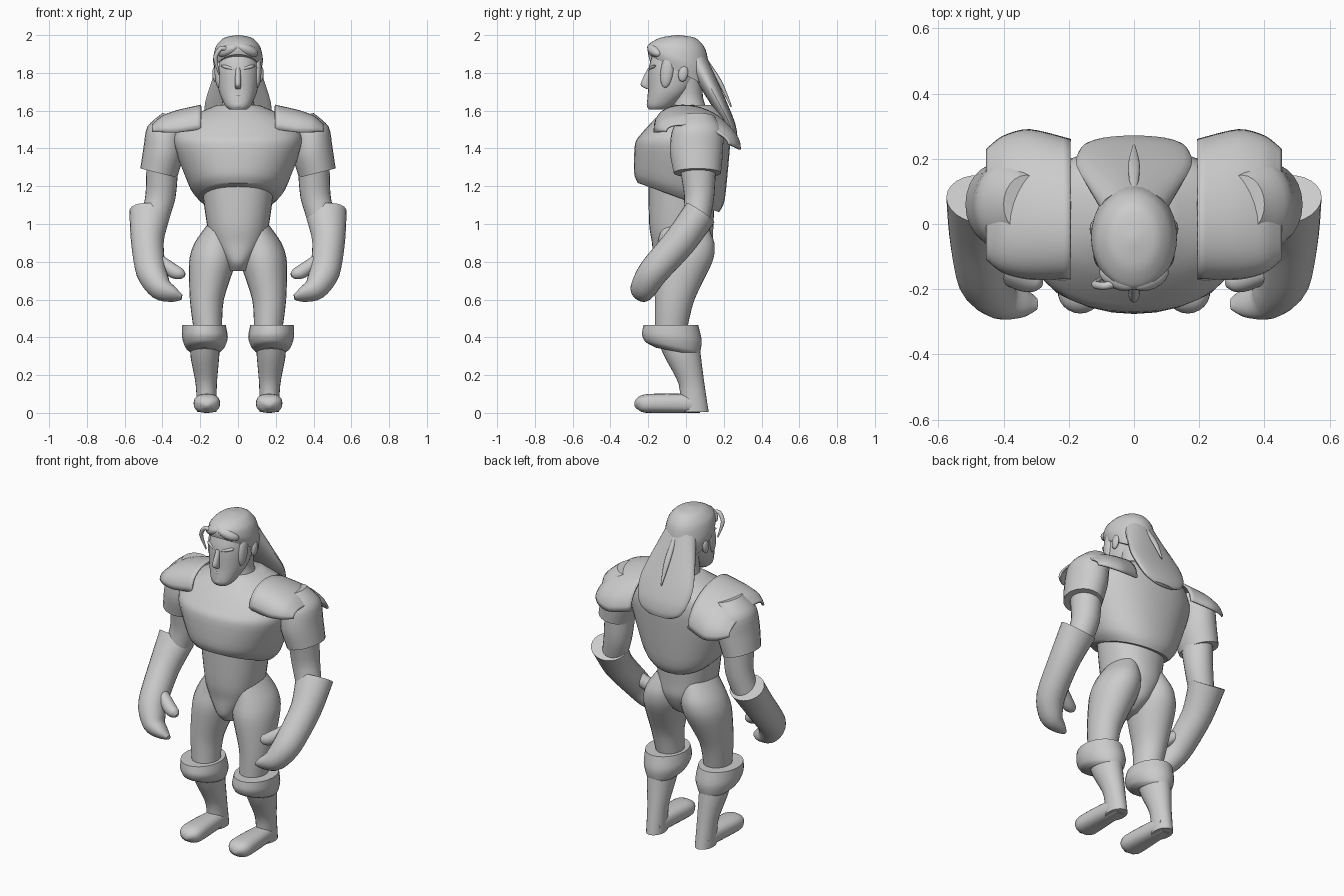
import bpy, bmesh, math
from mathutils import Vector, Matrix, Euler

cube = bpy.data.objects.get("Cube")
if cube:
    bpy.data.objects.remove(cube)

grey = bpy.data.materials.new("plain_grey")
grey.use_nodes = True
grey.diffuse_color = (.6, .6, .6, 1)
grey.node_tree.nodes["Principled BSDF"].inputs["Base Color"].default_value = grey.diffuse_color


def finish(name, mesh, mirror):
    mesh.materials.append(grey)
    mesh.shade_smooth()
    mesh.set_sharp_from_angle(angle=math.radians(40))
    part = bpy.data.objects.new(name, mesh)
    bpy.context.collection.objects.link(part)
    if mirror:
        part.modifiers.new("mirror", 'MIRROR')
    return part


def ring(centre, wide, deep=None, slope=0):
    # oval cross-section; slope tips it from front to back
    return (*centre, wide, deep or wide, slope)


def spline(rings, steps=4):
    # smooth curve through every ring value
    out = []
    for i in range(len(rings) - 1):
        before, start = rings[max(i - 1, 0)], rings[i]
        end, after = rings[i + 1], rings[min(i + 2, len(rings) - 1)]
        for step in range(steps):
            t = step / steps
            ease = t * t * (3 - 2 * t)
            leave, arrive = .4 * t * (1 - t) ** 2, .4 * t * t * (1 - t)
            out.append([b + (c - b) * ease + (c - a) * leave - (d - b) * arrive
                        for a, b, c, d in zip(before, start, end, after)])
    return out + [rings[-1]]


def skin(name, rows, closed=True, flip=False, mirror=False):
    # quads between neighbouring rows of points, with caps on closed tubes
    count = len(rows[0])
    faces = []
    for i in range(len(rows) - 1):
        for k in range(count if closed else count - 1):
            a, b = i * count + k, i * count + (k + 1) % count
            faces.append((a, b, b + count, a + count))
    if closed:
        last = (len(rows) - 1) * count
        faces += [tuple(reversed(range(count))), tuple(range(last, last + count))]
    if flip:
        faces = [face[::-1] for face in faces]
    mesh = bpy.data.meshes.new(name)
    mesh.from_pydata([point for row in rows for point in row], [], faces)
    return finish(name, mesh, mirror)


def loft(name, *rings, path=False, mirror=False, sides=24, power=1, lean=0):
    # level rings, or with path, rings turned square to their centre line
    sections = spline(rings)
    centres = [Vector(s[:3]) for s in sections]
    across, rows = Vector((1, 0, lean)), []
    for i, (*_, wide, deep, slope) in enumerate(sections):
        along = Vector((0, 1, slope))
        if path:
            ahead = centres[min(i + 1, len(centres) - 1)] - centres[max(i - 1, 0)]
            ahead.normalize()
            across = (across - ahead * across.dot(ahead)).normalized()
            along = ahead.cross(across)
        row = []
        for k in range(sides):
            turn = math.tau * k / sides
            c, s = [math.copysign(abs(w) ** power, w) for w in (math.cos(turn), math.sin(turn))]
            row.append(centres[i] + across * c * wide + along * s * deep)
        rows.append(row)
    downward = not path and centres[0].z > centres[-1].z
    return skin(name, rows, flip=downward, mirror=mirror)


def lump(name, centre, size, tilt=(0, 0, 0), mirror=False):
    # stretched and turned ball
    turn = Euler([math.radians(angle) for angle in tilt])
    bm = bmesh.new()
    bmesh.ops.create_uvsphere(bm, u_segments=16, v_segments=10, radius=1,
                              matrix=Matrix.LocRotScale(Vector(centre), turn, Vector(size)))
    mesh = bpy.data.meshes.new(name)
    bm.to_mesh(mesh)
    bm.free()
    return finish(name, mesh, mirror)


# Torso
loft("chest_armour",
     ring((0, -.04, 1.14), wide=.2, deep=.215, slope=-.36),
     ring((0, -.035, 1.2), wide=.255, deep=.24, slope=-.3),
     ring((0, -.02, 1.4), wide=.335, deep=.25, slope=-.1),
     ring((0, 0, 1.48), wide=.335, deep=.235),
     ring((0, .03, 1.56), wide=.27, deep=.19),
     ring((0, .04, 1.63), wide=.11), sides=32, power=.9)
loft("abdomen",
     ring((0, -.06, .75), wide=.045, deep=.065),
     ring((0, -.04, .8), wide=.07, deep=.13),
     ring((0, -.02, .9), wide=.14, deep=.16),
     ring((0, -.025, 1), wide=.165, deep=.17),
     ring((0, -.02, 1.25), wide=.2, deep=.18), sides=32, power=.9)

# Legs
loft("thigh",
     ring((.16, -.08, .44), wide=.075, deep=.085),
     ring((.165, -.06, .6), wide=.09, deep=.105),
     ring((.135, -.015, .8), wide=.124, deep=.155),
     ring((.117, 0, .9), wide=.113, deep=.15),
     ring((.09, -.01, 1), wide=.07, deep=.12), mirror=True)
loft("boot_cuff",
     ring((.175, -.05, .325), wide=.08, deep=.11, slope=-.18),
     ring((.175, -.07, .35), wide=.105, deep=.145, slope=-.18),
     ring((.175, -.075, .4), wide=.121, deep=.158, slope=-.1),
     ring((.18, -.08, .465), wide=.115, deep=.145), mirror=True)
loft("boot_shaft",
     ring((.175, -.04, .38), wide=.08, deep=.11),
     ring((.175, -.015, .29), wide=.075, deep=.095),
     ring((.168, .03, .15), wide=.056, deep=.068),
     ring((.165, .045, .005), wide=.052, deep=.075), mirror=True)
loft("foot",
     ring((.165, .08, .04), wide=.045, deep=.04),
     ring((.165, 0, .05), wide=.057, deep=.05),
     ring((.165, -.2, .05), wide=.07, deep=.05),
     ring((.165, -.25, .04), wide=.05, deep=.037),
     ring((.165, -.268, .03), wide=.01), path=True, mirror=True, power=.8)

# Arms
loft("sleeve",
     ring((.33, .06, 1.57), wide=.07, deep=.09),
     ring((.38, .06, 1.49), wide=.1, deep=.135),
     ring((.395, .055, 1.38), wide=.105, deep=.14),
     ring((.42, .06, 1.27), wide=.097, deep=.125), mirror=True, lean=.25)
loft("elbow",
     ring((.4, .06, 1.34), wide=.085, deep=.1),
     ring((.41, .07, 1.15), wide=.08),
     ring((.45, .05, 1), wide=.07), path=True, mirror=True)
loft("gauntlet_and_hand",
     ring((.466, .076, 1.06), wide=.11, deep=.09),
     ring((.48, -.03, .91), wide=.087),
     ring((.46, -.17, .75), wide=.08),
     ring((.41, -.225, .66), wide=.063, deep=.07),
     ring((.34, -.24, .625), wide=.035, deep=.05),
     ring((.298, -.245, .612), wide=.012, deep=.02), path=True, mirror=True)
loft("thumb",
     ring((.43, -.13, .81), wide=.035, deep=.04),
     ring((.34, -.17, .75), wide=.037),
     ring((.3, -.18, .735), wide=.028),
     ring((.282, -.185, .73), wide=.01), path=True, mirror=True)


def shoulder_pad():
    # arched plate from neck to upper arm; its back edge hangs lower
    ribs = [ring((.195, .045, 1.46), wide=.21, deep=.16),
            ring((.32, .06, 1.44), wide=.225, deep=.15),
            ring((.4, .06, 1.445), wide=.205, deep=.115),
            ring((.45, .06, 1.455), wide=.165, deep=.06)]
    rows, count = [], 20
    for x, y, z, half, rise, _ in spline(ribs):
        row = []
        for k in range(count + 1):
            turn = math.pi * k / count
            reach = half * math.cos(turn)
            row.append((x, y + reach, z + rise * math.sin(turn) ** .9 - reach / 5))
        rows.append(row)
    pad = skin("shoulder_pad", rows, closed=False, flip=True, mirror=True)
    plate = pad.modifiers.new("thickness", 'SOLIDIFY')
    plate.thickness = .012
    plate.offset = 0


shoulder_pad()

# Neck and head
loft("neck",
     ring((0, .02, 1.58), wide=.1),
     ring((0, .01, 1.67), wide=.08),
     ring((0, 0, 1.77), wide=.09))
loft("head",
     ring((0, -.15, 1.605), wide=.045, deep=.045),
     ring((0, -.135, 1.63), wide=.07, deep=.072),
     ring((0, -.085, 1.71), wide=.103, deep=.115),
     ring((0, -.055, 1.83), wide=.114, deep=.142),
     ring((0, -.05, 1.95), wide=.09, deep=.11), sides=32, power=.9)
loft("nose",
     ring((0, -.19, 1.825), wide=.012),
     ring((0, -.215, 1.74), wide=.017, deep=.026),
     ring((0, -.198, 1.715), wide=.012))
lump("lips", (0, -.192, 1.683), size=(.028, .012, .01))
lump("chin", (0, -.188, 1.632), size=(.036, .02, .025))
lump("brow", (.05, -.178, 1.828), size=(.045, .013, .01), tilt=(0, -14, 20), mirror=True)
lump("eye", (.047, -.177, 1.797), size=(.022, .011, .008), tilt=(0, 0, 20), mirror=True)
lump("ear", (.122, -.015, 1.795), size=(.014, .026, .042), tilt=(-10, 0, 0), mirror=True)

# Hair
loft("hair_cap",
     ring((0, -.04, 1.81), wide=.122, deep=.16, slope=-.55),
     ring((0, -.04, 1.87), wide=.132, deep=.163, slope=-.32),
     ring((0, -.045, 1.94), wide=.117, deep=.148, slope=-.1),
     ring((0, -.045, 1.985), wide=.075, deep=.095),
     ring((0, -.045, 2), wide=.01), sides=32)
lump("sideburn", (.104, -.1, 1.81), size=(.02, .035, .09), tilt=(-8, 0, -8), mirror=True)
lump("front_wave", (.05, -.165, 1.92), size=(.065, .035, .03), tilt=(0, 22, 25), mirror=True)
loft("back_hair",
     ring((0, .05, 1.87), wide=.1, deep=.06),
     ring((0, .175, 1.64), wide=.175, deep=.04),
     ring((0, .23, 1.53), wide=.165, deep=.03),
     ring((0, .25, 1.47), wide=.13, deep=.022),
     ring((0, .256, 1.44), wide=.07, deep=.012), path=True)
loft("loose_strand",
     ring((0, .09, 1.89), wide=.01),
     ring((0, .18, 1.75), wide=.018, deep=.012),
     ring((0, .24, 1.62), wide=.004), path=True)
loft("forelock",
     ring((-.05, -.18, 1.92), wide=.012),
     ring((-.09, -.19, 1.93), wide=.012),
     ring((-.12, -.185, 1.88), wide=.011),
     ring((-.1, -.165, 1.79), wide=.004), path=True)
